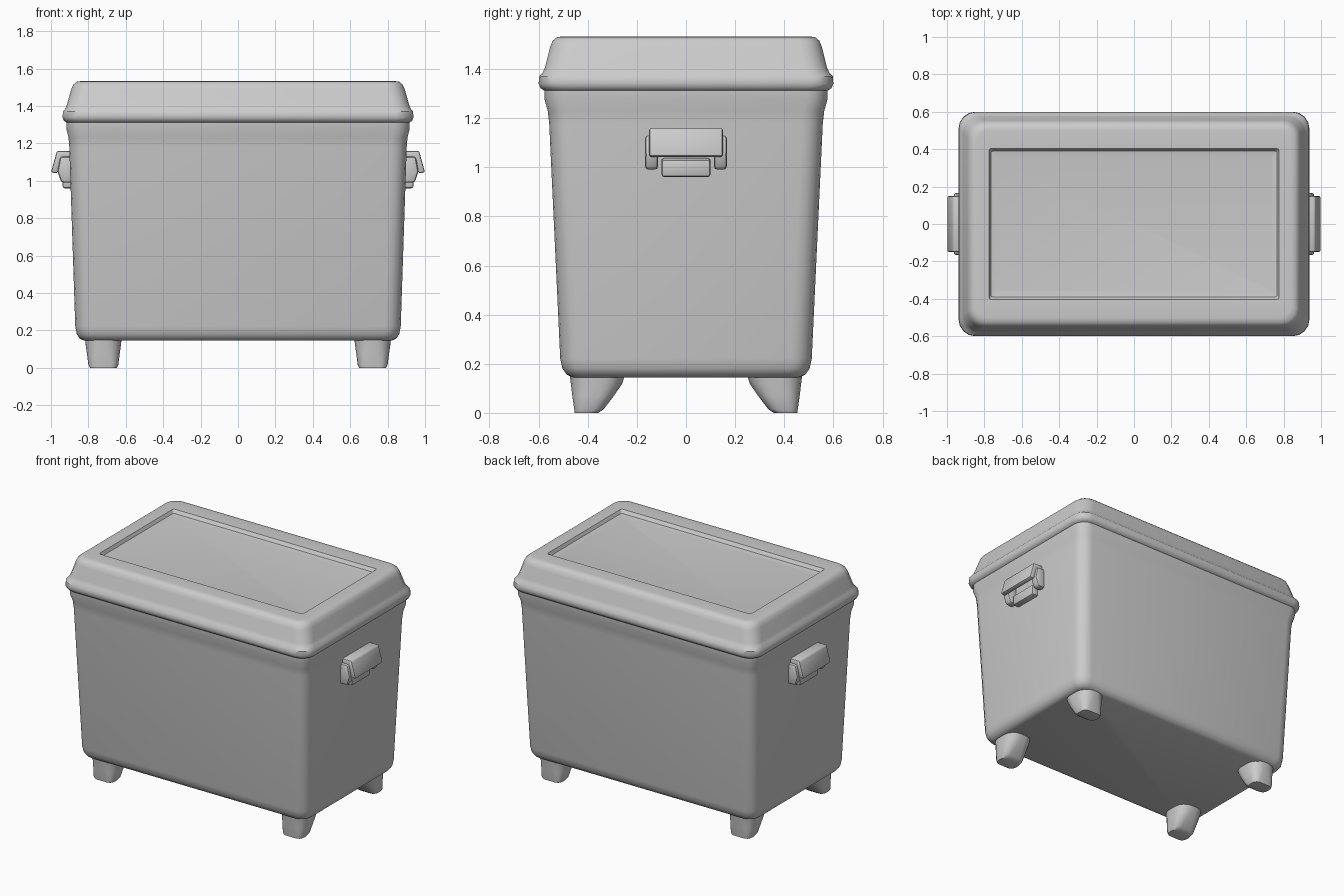
import bpy, bmesh, math

cube = bpy.data.objects.get("Cube")
if cube:
    bpy.data.objects.remove(cube, do_unlink=True)

grey = bpy.data.materials.new("cool_box_grey")
grey.use_nodes = True
grey.diffuse_color = (0.6, 0.6, 0.6, 1)
grey.node_tree.nodes["Principled BSDF"].inputs["Base Color"].default_value = (0.6, 0.6, 0.6, 1)


def finish(name, bm, angle=40):
    bmesh.ops.recalc_face_normals(bm, faces=bm.faces)
    mesh = bpy.data.meshes.new(name)
    bm.to_mesh(mesh)
    bm.free()
    mesh.materials.append(grey)
    obj = bpy.data.objects.new(name, mesh)
    bpy.context.collection.objects.link(obj)
    bpy.ops.object.select_all(action='DESELECT')
    obj.select_set(True)
    bpy.context.view_layer.objects.active = obj
    bpy.ops.object.shade_smooth_by_angle(angle=math.radians(angle))
    return obj


def rounded_ring(bm, cx, cy, z, hx, hy, r, steps=4):
    """Rounded rectangle of vertices at height z."""
    ring = []
    corners = [(1, 1), (-1, 1), (-1, -1), (1, -1)]
    for i, (sx, sy) in enumerate(corners):
        for k in range(steps + 1):
            a = math.pi / 2 * (i + k / steps)
            ring.append(bm.verts.new((cx + sx * (hx - r) + r * math.cos(a),
                                      cy + sy * (hy - r) + r * math.sin(a), z)))
    return ring


def loft(name, sections, cx=0, cy=0):
    """Skin through sections of (z, half x, half y, corner radius[, y shift])."""
    bm = bmesh.new()
    rings = [rounded_ring(bm, cx, cy + (s[4] if len(s) > 4 else 0), *s[:4]) for s in sections]
    for a, b in zip(rings, rings[1:]):
        n = len(a)
        for i in range(n):
            bm.faces.new((a[i], a[(i + 1) % n], b[(i + 1) % n], b[i]))
    bm.faces.new(rings[0][::-1])
    bm.faces.new(rings[-1])
    return finish(name, bm)


def extrude_profile(name, profile, y0, y1, side, bevel):
    """Extrude an x-z outline along y, mirrored by side."""
    bm = bmesh.new()
    ends = [[bm.verts.new((side * x, y, z)) for x, z in profile] for y in (y0, y1)]
    n = len(profile)
    for i in range(n):
        j = (i + 1) % n
        bm.faces.new((ends[0][i], ends[0][j], ends[1][j], ends[1][i]))
    for end in ends:
        bm.faces.new(end)
    bmesh.ops.recalc_face_normals(bm, faces=bm.faces)
    bmesh.ops.bevel(bm, geom=bm.edges[:], offset=bevel, segments=2,
                    profile=0.5, affect='EDGES', clamp_overlap=True)
    return finish(name, bm)


# Tapered tub with a rounded foot and a flared neck
loft("tub", [
    (0.145, 0.82, 0.46, 0.05),
    (0.155, 0.845, 0.485, 0.07),
    (0.18, 0.862, 0.503, 0.08),
    (0.22, 0.87, 0.512, 0.085),
    (1.18, 0.902, 0.557, 0.085),
    (1.23, 0.906, 0.563, 0.085),
    (1.28, 0.918, 0.577, 0.085),
    (1.33, 0.918, 0.577, 0.085),
])

# Lid with a bulging lip, sloping sides and a sunken top panel
loft("lid", [
    (1.31, 0.915, 0.574, 0.085),
    (1.322, 0.932, 0.592, 0.09),
    (1.34, 0.938, 0.6, 0.09),
    (1.37, 0.936, 0.598, 0.09),
    (1.388, 0.922, 0.582, 0.09),
    (1.41, 0.914, 0.573, 0.09),
    (1.49, 0.891, 0.553, 0.09),
    (1.515, 0.88, 0.543, 0.085),
    (1.53, 0.862, 0.525, 0.075),
    (1.533, 0.84, 0.50, 0.06),
    (1.53, 0.775, 0.405, 0.015),
    (1.508, 0.765, 0.39, 0.012),
    (1.503, 0.74, 0.36, 0.01),
])

# Four feet, tapering on the inward side
for sx, x_name in ((1, "left"), (-1, "right")):
    for sy, y_name in ((1, "back"), (-1, "front")):
        loft(f"{y_name}_{x_name}_foot", [
            (0.0, 0.072, 0.048, 0.035, sy * 0.045),
            (0.015, 0.08, 0.06, 0.04, sy * 0.035),
            (0.07, 0.087, 0.085, 0.06, sy * 0.018),
            (0.12, 0.094, 0.105, 0.075, sy * 0.004),
            (0.17, 0.1, 0.115, 0.08),
        ], sx * 0.72, sy * 0.36)

# Side handles: hooded grip, two cheeks and a lower backing
HOOD = [(0.88, 1.16), (0.968, 1.16), (1.0, 1.045), (0.965, 1.04), (0.94, 1.115), (0.88, 1.115)]
CHEEK = [(0.88, 1.13), (0.95, 1.13), (0.965, 1.05), (0.945, 0.99), (0.88, 0.99)]
BACKING = [(0.88, 1.04), (0.94, 1.03), (0.938, 0.96), (0.88, 0.96)]
for side, label in ((1, "left"), (-1, "right")):
    extrude_profile(f"{label}_handle_grip", HOOD, -0.15, 0.15, side, 0.01)
    extrude_profile(f"{label}_handle_backing", BACKING, -0.1, 0.1, side, 0.012)
    for y, end in ((0.14, "back"), (-0.14, "front")):
        extrude_profile(f"{label}_handle_{end}_cheek", CHEEK, y - 0.027, y + 0.027, side, 0.015)
